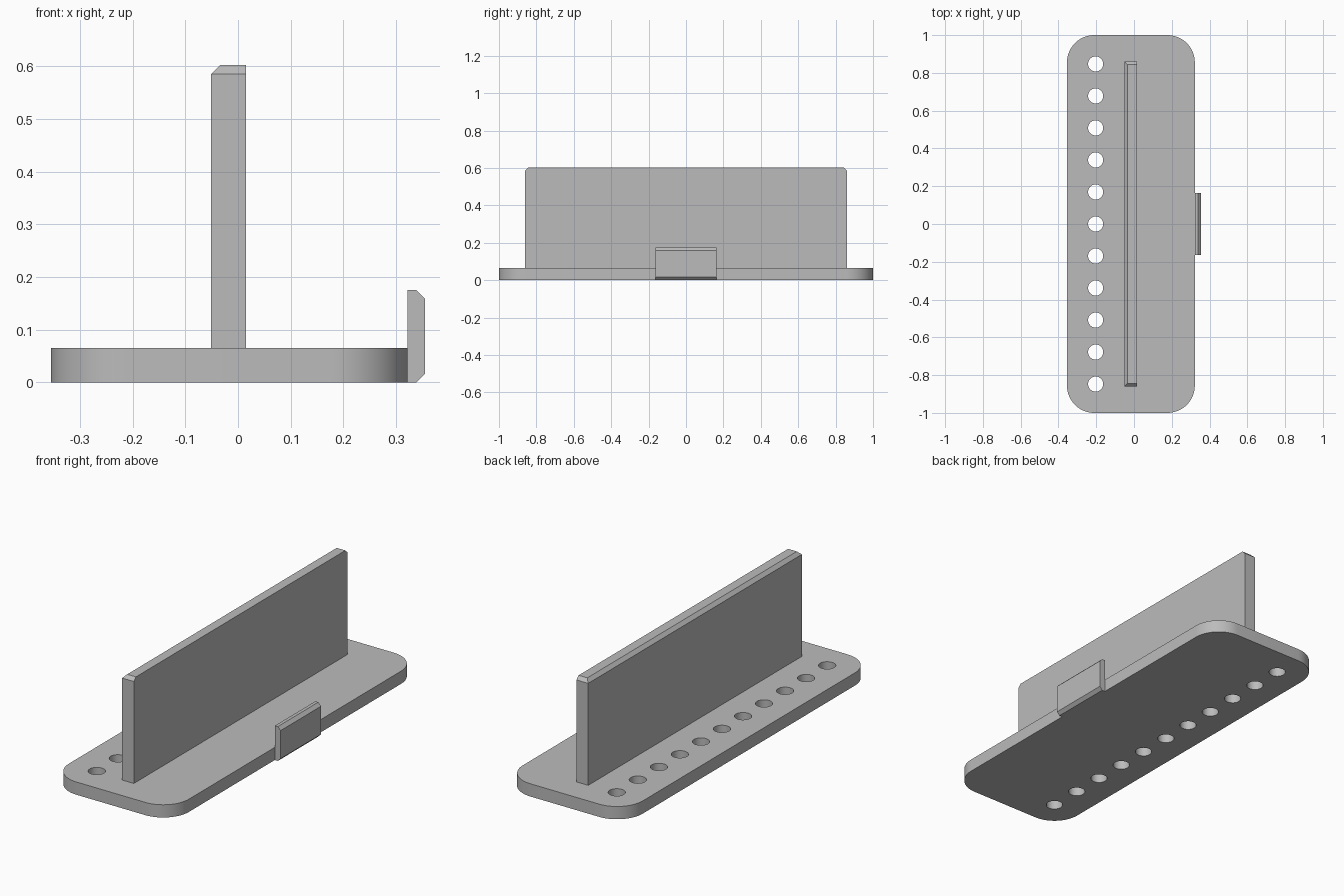
import bpy
import bmesh
from math import radians
from mathutils import Matrix, Vector

default = bpy.data.objects.get("Cube")
if default:
    bpy.data.objects.remove(default, do_unlink=True)

grey = bpy.data.materials.new("plain grey")
grey.use_nodes = True
colour = (0.5, 0.5, 0.5, 1)
grey.diffuse_color = colour
grey.node_tree.nodes["Principled BSDF"].inputs["Base Color"].default_value = colour


def make_object(name, bm):
    mesh = bpy.data.meshes.new(name)
    bm.to_mesh(mesh)
    bm.free()
    mesh.materials.append(grey)
    obj = bpy.data.objects.new(name, mesh)
    bpy.context.collection.objects.link(obj)
    return obj


def block(name, low, high, size, segments, rule):
    """Box whose edges are bevelled where rule(direction from centre) holds."""
    low, high = Vector(low), Vector(high)
    bm = bmesh.new()
    bmesh.ops.create_cube(bm, size=2)
    edges = [e for e in bm.edges if rule((e.verts[0].co + e.verts[1].co) / 2)]
    half = (high - low) / 2
    for v in bm.verts:
        v.co = (low + high) / 2 + v.co * half
    bmesh.ops.bevel(bm, geom=edges, offset=size, segments=segments,
                    profile=0.5, affect='EDGES')
    return make_object(name, bm)


# Base plate with rounded vertical corners
base = block("base_plate", (-0.355, -1, 0), (0.322, 1, 0.065), 0.145, 16,
             lambda d: abs(d.z) < 0.1)

# Row of through holes
bm = bmesh.new()
for i in range(-5, 6):
    bmesh.ops.create_cone(bm, cap_ends=True, segments=40, radius1=0.04,
                          radius2=0.04, depth=0.3,
                          matrix=Matrix.Translation((-0.203, i * 0.1695, 0.03)))
cutter = make_object("hole_cutter", bm)
cutter.hide_render = True

holes = base.modifiers.new("holes", 'BOOLEAN')
holes.operation = 'DIFFERENCE'
holes.solver = 'EXACT'
holes.object = cutter
bpy.ops.object.select_all(action='DESELECT')
bpy.context.view_layer.objects.active = base
base.select_set(True)
bpy.ops.object.modifier_apply(modifier="holes")
bpy.data.objects.remove(cutter, do_unlink=True)
bpy.ops.object.shade_smooth_by_angle(angle=radians(30))

# Upright wall, chamfered along the top on the hole side and both ends
block("upright_wall", (-0.051, -0.861, 0.065), (0.015, 0.861, 0.602), 0.017, 1,
      lambda d: d.z > 0.5 and d.x < 0.5)

# Small side tab, chamfered on its outer top and bottom edges
block("side_tab", (0.322, -0.163, 0), (0.355, 0.163, 0.175), 0.016, 1,
      lambda d: d.x > 0.5 and abs(d.z) > 0.5)
